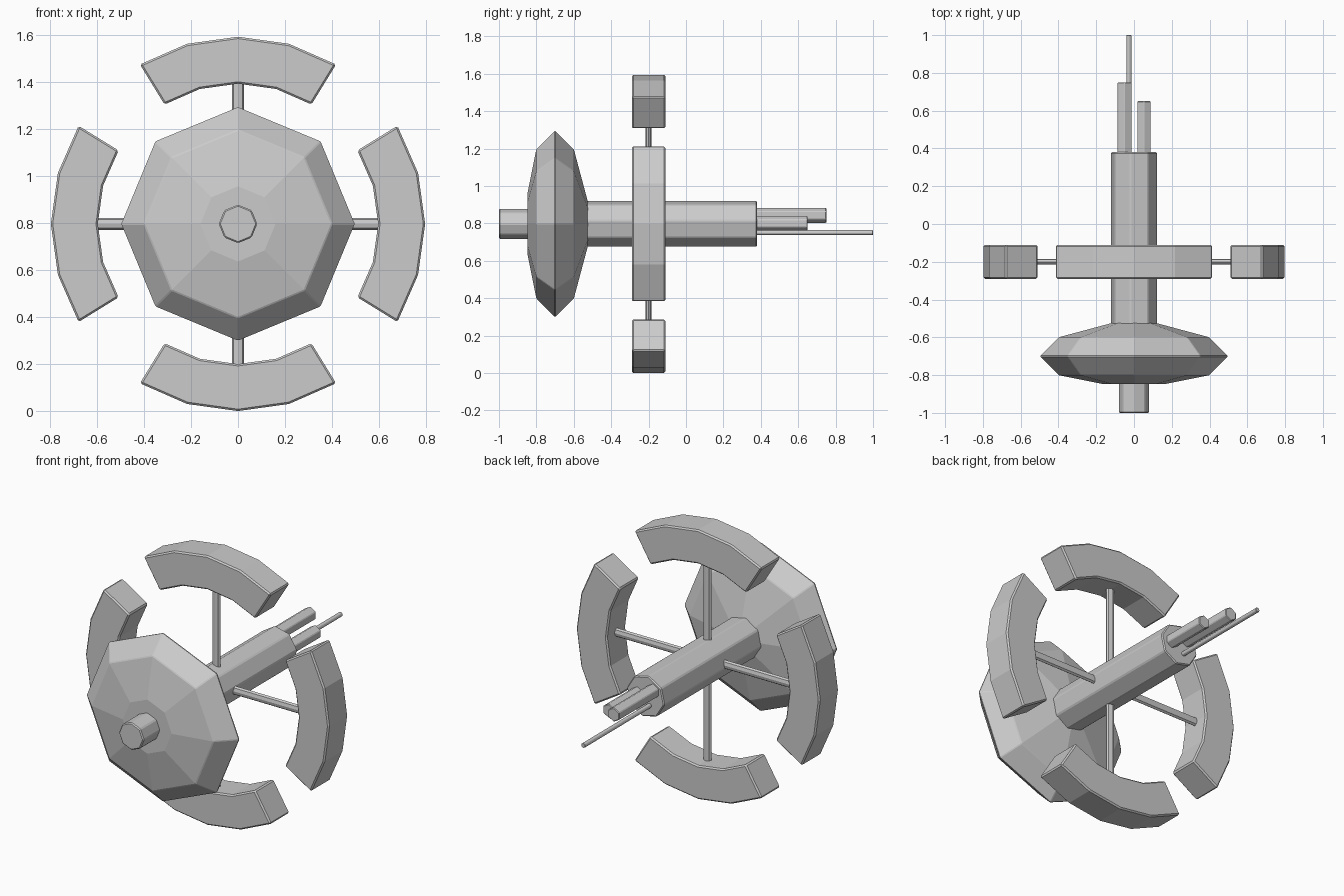
import bpy, bmesh
from math import sin, cos, radians, pi
from mathutils import Matrix, Vector

CZ = 0.797        # height of the long axis
WHEEL_Y = -0.2    # plane of the habitat wheel

cube = bpy.data.objects.get("Cube")
if cube:
    bpy.data.objects.remove(cube, do_unlink=True)

grey = bpy.data.materials.new("hull grey")
grey.use_nodes = True
COLOUR = (0.6, 0.6, 0.6, 1)
grey.diffuse_color = COLOUR
grey.node_tree.nodes["Principled BSDF"].inputs["Base Color"].default_value = COLOUR


def finish(name, bm, bevel=0.0):
    bmesh.ops.recalc_face_normals(bm, faces=bm.faces)
    mesh = bpy.data.meshes.new(name)
    bm.to_mesh(mesh)
    bm.free()
    mesh.materials.append(grey)
    ob = bpy.data.objects.new(name, mesh)
    bpy.context.collection.objects.link(ob)
    if bevel:
        mod = ob.modifiers.new("edge_bevel", 'BEVEL')
        mod.width = bevel
        mod.segments = 1
        mod.limit_method = 'ANGLE'
        mod.angle_limit = radians(30)
    return ob


def lathe(name, profile, sides, x=0, z=CZ, turn=0, bevel=0.0):
    """Sweep (y, radius) rings about a line parallel to y and cap both ends."""
    bm = bmesh.new()
    rings = []
    for y, r in profile:
        angles = [radians(turn) + 2 * pi * i / sides for i in range(sides)]
        rings.append([bm.verts.new((x + r * cos(a), y, z + r * sin(a))) for a in angles])
    for a, b in zip(rings, rings[1:]):
        for i in range(sides):
            j = (i + 1) % sides
            bm.faces.new((a[i], a[j], b[j], b[i]))
    bm.faces.new(rings[0])
    bm.faces.new(rings[-1])
    return finish(name, bm, bevel)


def arc_block(name, turn):
    """One quarter of the broken wheel: a bent box of four chords."""
    bm = bmesh.new()
    loops = []
    for k in range(-2, 3):
        a = radians(turn + 15.8 * k)
        loops.append([bm.verts.new((r * cos(a), y, CZ + r * sin(a)))
                      for r, y in ((0.597, -0.29), (0.797, -0.29),
                                   (0.797, -0.11), (0.597, -0.11))])
    for a, b in zip(loops, loops[1:]):
        for i in range(4):
            j = (i + 1) % 4
            bm.faces.new((a[i], a[j], b[j], b[i]))
    bm.faces.new(loops[0])
    bm.faces.new(loops[-1])
    finish(name, bm, 0.008)


def spoke(name, turn):
    """Flattened bar running through the hull from block to block."""
    bm = bmesh.new()
    bmesh.ops.create_cone(bm, cap_ends=True, segments=8, radius1=0.026,
                          radius2=0.026, depth=1.24)
    place = (Matrix.Translation(Vector((0, WHEEL_Y, CZ)))
             @ Matrix.Rotation(radians(turn), 4, 'Y')
             @ Matrix.Diagonal((1, 0.6, 1, 1)))
    bmesh.ops.transform(bm, matrix=place, verts=bm.verts)
    finish(name, bm)


# Front dish and its nose
lathe("front_dish", [(-0.848, 0.16), (-0.8, 0.4), (-0.7, 0.5), (-0.6, 0.4), (-0.525, 0.12)],
      8, bevel=0.004)
lathe("nose", [(-1.0, 0.082), (-0.8, 0.082)], 8, bevel=0.006)

# Long hull
lathe("hull", [(-0.56, 0.125), (0.38, 0.125)], 8, turn=9, bevel=0.006)

# Rear antennas
lathe("left_antenna", [(0.34, 0.041), (0.65, 0.041)], 6, 0.053, 0.8, 30, 0.004)
lathe("right_antenna", [(0.34, 0.042), (0.75, 0.042)], 6, -0.05, 0.843, 30, 0.004)
lathe("thin_antenna", [(0.34, 0.014), (1.0, 0.014)], 8, -0.027, 0.75, bevel=0.002)

# Broken wheel and spokes
for side, angle in (("left", 0), ("top", 90), ("right", 180), ("bottom", 270)):
    arc_block(side + "_wheel_block", angle)
spoke("upright_spoke", 0)
spoke("cross_spoke", 90)
